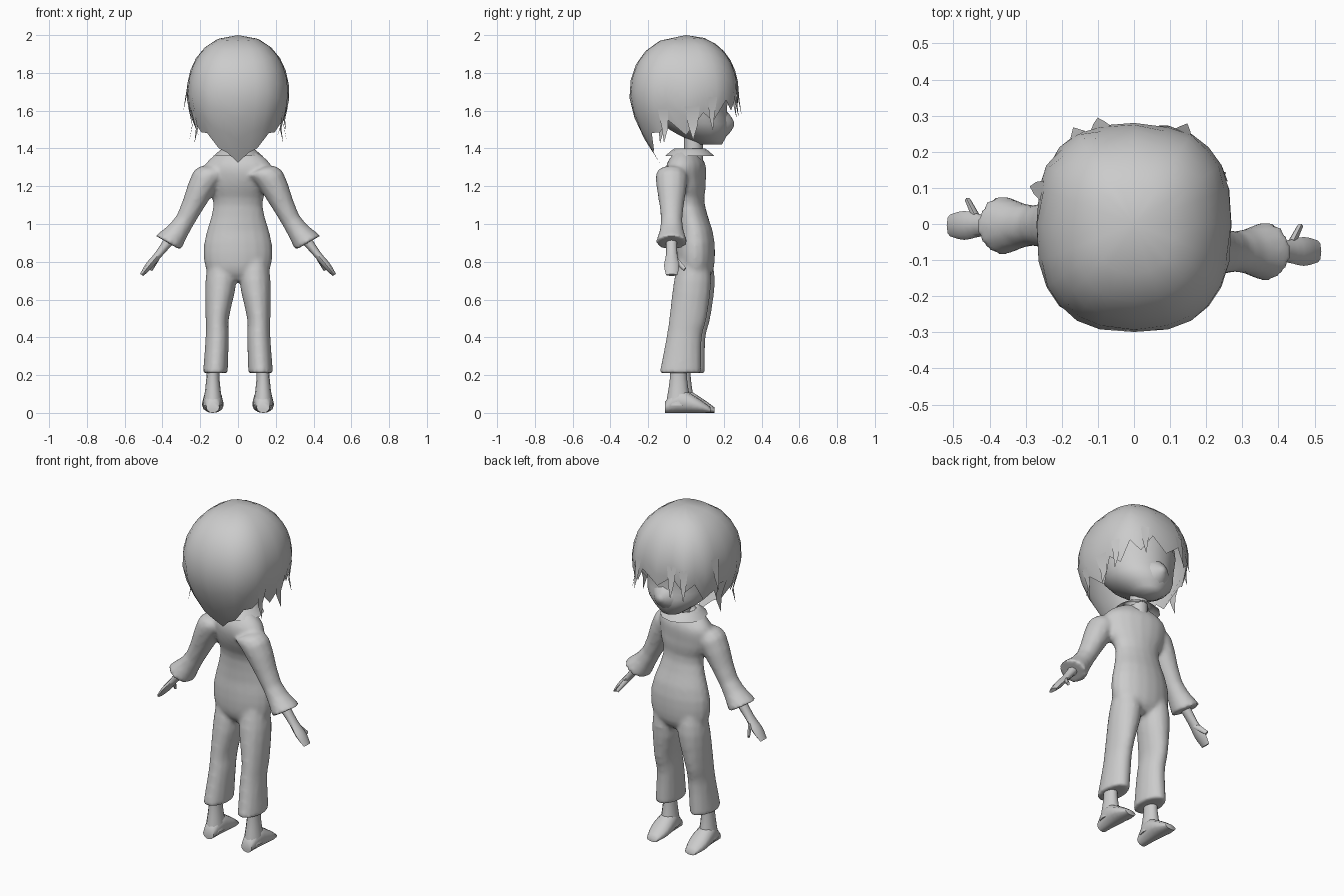
import bpy, bmesh, math
from mathutils import Vector

default_cube = bpy.data.objects.get("Cube")
if default_cube:
    bpy.data.objects.remove(default_cube, do_unlink=True)

grey = bpy.data.materials.new("plain grey")
grey.use_nodes = True
grey.diffuse_color = (0.6, 0.6, 0.6, 1)
grey.node_tree.nodes["Principled BSDF"].inputs["Base Color"].default_value = grey.diffuse_color


def finish(name, bm):
    bmesh.ops.recalc_face_normals(bm, faces=bm.faces)
    mesh = bpy.data.meshes.new(name)
    bm.to_mesh(mesh)
    bm.free()
    mesh.materials.append(grey)
    obj = bpy.data.objects.new(name, mesh)
    bpy.context.collection.objects.link(obj)
    bpy.ops.object.select_all(action='DESELECT')
    obj.select_set(True)
    bpy.context.view_layer.objects.active = obj
    bpy.ops.object.shade_smooth_by_angle(angle=math.radians(60))
    return obj


def smooth_rings(keys, steps=3):
    """Fill in rings between the key rings along a spline."""
    keys = [Vector(key) for key in keys]
    rings = []
    for i in range(len(keys) - 1):
        start, end = keys[i], keys[i + 1]
        tangent_in = (end - keys[max(i - 1, 0)]) / 2
        tangent_out = (keys[min(i + 2, len(keys) - 1)] - start) / 2
        for step in range(steps):
            t = step / steps
            ease = t * t * (3 - 2 * t)
            rings.append(start.lerp(end, ease) + tangent_in * t * (1 - t) ** 2
                         - tangent_out * t * t * (1 - t))
    return rings + [keys[-1]]


def loft(name, keys, across=(1, 0, 0), along=(0, 1, 0), sides=12, cap=True, warp=None):
    """Skin rings of (x, y, z, radius across, radius along)."""
    bm = bmesh.new()
    across, along = Vector(across).normalized(), Vector(along).normalized()
    loops = []
    for ring in smooth_rings(keys):
        centre, wide, deep = Vector(ring[:3]), ring[3], ring[4]
        loop = []
        for i in range(sides):
            angle = math.tau * i / sides
            point = centre + across * wide * math.cos(angle) + along * deep * math.sin(angle)
            loop.append(bm.verts.new(warp(point) if warp else point))
        loops.append(loop)
    for low, high in zip(loops, loops[1:]):
        for i in range(sides):
            j = (i + 1) % sides
            bm.faces.new((low[i], low[j], high[j], high[i]))
    if cap:
        bm.faces.new(loops[0])
        bm.faces.new(loops[-1])
    return finish(name, bm)


def posture(point):
    # the chest leans back and turns, while the hips stay square
    amount = min(1, max(0, (point.z - 0.95) / 0.3))
    point.y -= amount * (0.05 + 0.17 * point.x)
    return point


# Torso, with depth following width
clothing = [loft("torso", [(0, 0.05, z, width, width * 0.57) for z, width in (
    (0.7, 0.1), (0.76, 0.17), (0.9, 0.18), (1.1, 0.13), (1.2, 0.165), (1.3, 0.18),
    (1.36, 0.13), (1.4, 0.06))], sides=18, warp=posture)]
loft("neck", [(0, 0.04, z, 0.05, 0.05) for z in (1.3, 1.5)])
loft("collar", [(0, 0.02, z, r, r) for z, r in ((1.38, 0.06), (1.4, 0.08), (1.36, 0.13))],
     cap=False)

# Head, with the jaw reaching forward and a soft snub nose
loft("head", [(0, y, z, r, r) for y, z, r in (
    (0.13, 1.42, 0.06), (0.07, 1.5, 0.16), (0.02, 1.6, 0.2), (0, 1.75, 0.22),
    (0, 1.9, 0.13))], sides=18)
loft("nose", [(0, y, 1.53, r, r) for y, r in ((0.18, 0.1), (0.23, 0.05), (0.255, 0.01))],
     along=(0, 0, 1))


def hair_point(angle, z):
    """Point on the boxy egg that the hair follows, tapering to the nape."""
    if z > 1.68:
        reach = max(0, 1 - ((z - 1.68) / 0.32) ** 2.2) ** 0.47
    else:
        reach = 1 - 0.75 * ((1.68 - z) / 0.44) ** 1.6
    box = lambda k: math.copysign(abs(k) ** 0.78, k)
    depth = 0.28 if math.sin(angle) > 0 else 0.3
    return Vector((box(math.cos(angle)) * reach * 0.272, box(math.sin(angle)) * reach * depth, z))


def hem_height(angle):
    # high over the face, dropping to a point at the nape
    front = math.sin(angle)
    return 1.51 + (0.15 * front if front > 0 else -0.17 * front ** 4)


# Hair cap with a zigzag hem, calmer at the back
SEGMENTS, ROWS = 24, 8
bm = bmesh.new()
crown = bm.verts.new((0, 0, 2))
columns = []
for i in range(SEGMENTS):
    angle = math.tau * i / SEGMENTS
    jag = 0.04 if math.sin(angle) > -0.3 else 0.015
    hem = hem_height(angle) + (jag if i % 2 else -jag)
    heights = [2 + (hem - 2) * (row / ROWS) ** 1.5 for row in range(1, ROWS + 1)]
    columns.append([bm.verts.new(hair_point(angle, z)) for z in heights])
for col, following in zip(columns, columns[1:] + columns[:1]):
    bm.faces.new((crown, col[0], following[0]))
    for k in range(ROWS - 1):
        bm.faces.new((col[k], col[k + 1], following[k + 1], following[k]))
finish("hair_cap", bm)


def hair_lock(name, degrees, lift=0):
    """Flat tapering lock from the cap surface to a free tip."""
    angle = math.radians(degrees)
    hem = hem_height(angle) + lift
    outward = Vector((math.cos(angle), math.sin(angle), 0))
    left, right = (hair_point(angle + turn, hem + 0.1) for turn in (-0.1, 0.1))
    middle = hair_point(angle, hem) + outward * 0.01
    tip = middle + outward * 0.015
    tip.z -= 0.08
    edge = (right - left) * 0.3
    bm = bmesh.new()
    a, b, c, d, e = (bm.verts.new(p) for p in (left, right, middle + edge, middle - edge, tip))
    bm.faces.new((a, b, c, d))
    bm.faces.new((d, c, e))
    finish(name, bm)


for degrees in (5, 25, 65, 105, 120, 175, 205, 340):
    hair_lock(f"hair_lock_{degrees}", degrees)
hair_lock("stray_lock", 165, lift=0.13)

# Limbs, one pass for each side
for side, label in ((1, "left"), (-1, "right")):
    shoulder_y = -0.04 - 0.036 * side
    slant = (side * 0.87, 0, 0.5)

    # Sleeve, widening at the cuff
    clothing.append(loft(f"{label}_sleeve", [
        (side * x, shoulder_y, z, r, r * 1.1) for x, z, r in (
            (0.1, 1.28, 0.06), (0.17, 1.24, 0.078), (0.28, 1.02, 0.052), (0.37, 0.9, 0.078))],
        across=slant))

    # Forearm flattening into the hand
    loft(f"{label}_hand", [(side * x, shoulder_y, z, thick, broad) for x, z, thick, broad in (
        (0.35, 0.93, 0.03, 0.03), (0.42, 0.84, 0.02, 0.03), (0.47, 0.78, 0.02, 0.04),
        (0.51, 0.73, 0.01, 0.03))], across=slant, sides=8)
    loft(f"{label}_thumb", [(side * x, shoulder_y + reach, z, r, r) for x, reach, z, r in (
        (0.43, 0.01, 0.82, 0.016), (0.46, 0.07, 0.76, 0.01))],
        across=slant, along=(0, 1, 1), sides=6)

    # Trouser leg, straight and swept back to the hem
    stance = -0.01 * side
    clothing.append(loft(f"{label}_trouser_leg", [
        (side * x, y + stance, z, r, depth) for x, y, z, r, depth in (
            (0.09, 0.05, 0.84, 0.06, 0.07), (0.09, 0.045, 0.7, 0.083, 0.1),
            (0.11, 0.02, 0.5, 0.062, 0.1), (0.11, 0, 0.4, 0.062, 0.095),
            (0.12, -0.02, 0.21, 0.066, 0.112))], sides=14))

    # Ankle and foot
    foot_x = side * 0.133
    loft(f"{label}_ankle", [(foot_x, stance - 0.03, z, r, r * 1.3) for z, r in (
        (0.3, 0.035), (0.18, 0.035), (0.04, 0.052))])
    loft(f"{label}_foot", [(foot_x, y + stance, height, wide, height) for y, height, wide in (
        (-0.1, 0.03, 0.035), (-0.03, 0.065, 0.05), (0.07, 0.04, 0.057),
        (0.14, 0.015, 0.035))], along=(0, 0, 1))

# Fuse torso, sleeves and trouser legs into one soft garment
bpy.ops.object.select_all(action='DESELECT')
for part in clothing:
    part.modifiers.clear()
    part.select_set(True)
suit = clothing[0]
bpy.context.view_layer.objects.active = suit
bpy.ops.object.join()
suit.name = "one_piece_suit"
fuse = suit.modifiers.new("fuse", 'REMESH')
fuse.mode, fuse.voxel_size, fuse.use_smooth_shade = 'VOXEL', 0.012, True
soften = suit.modifiers.new("soften", 'SMOOTH')
soften.factor, soften.iterations = 0.5, 5
